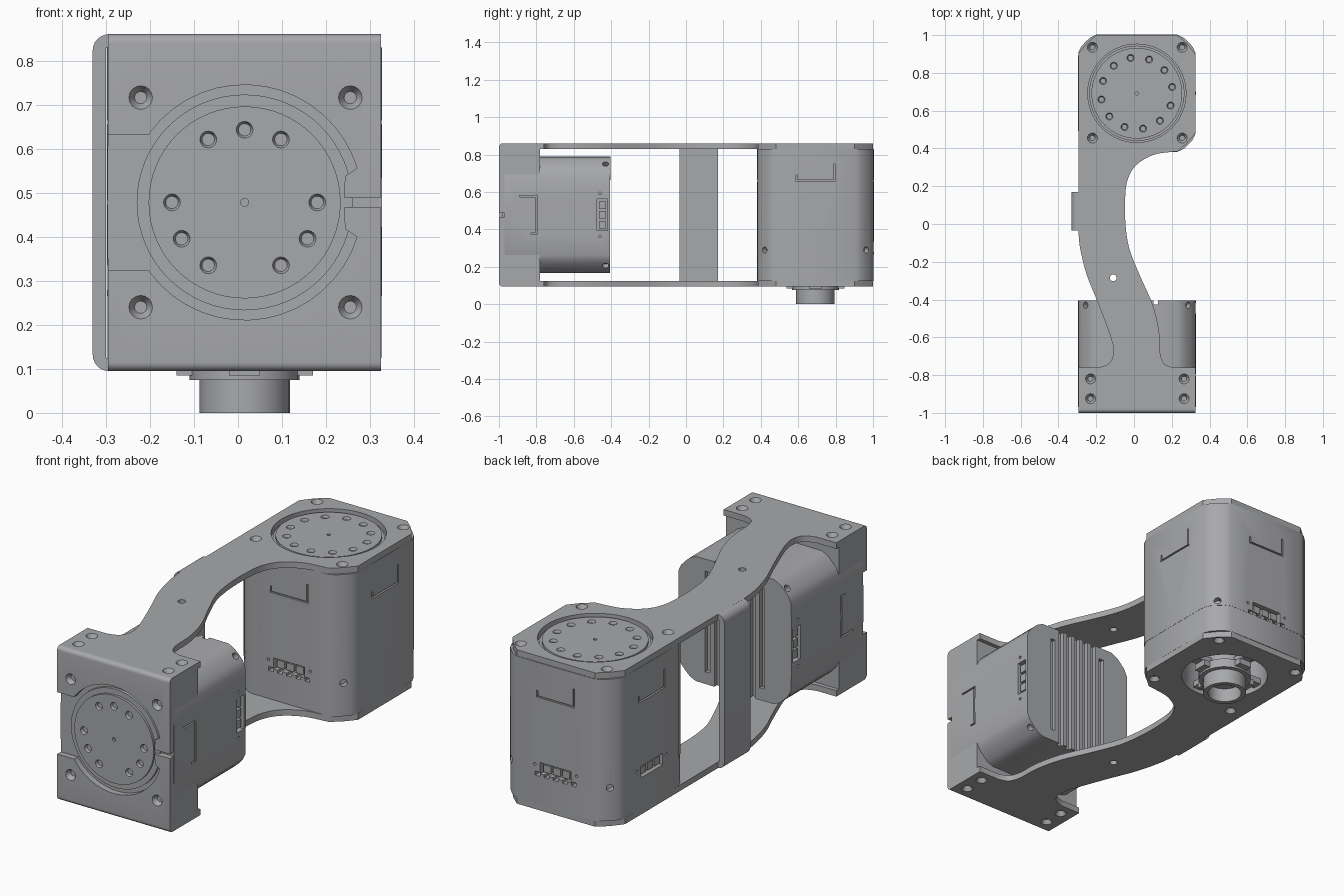
import bpy, bmesh, math
from mathutils import Matrix, Vector

if "Cube" in bpy.data.objects:
    bpy.data.objects.remove(bpy.data.objects["Cube"])

CX, CY, CZ = 0.015, 0.692, 0.478      # motor axis positions
Z0, Z1, T = 0.095, 0.86, 0.03         # bracket bottom, top, sheet thickness
XL, XR = -0.295, 0.325                # bracket sides

mat = bpy.data.materials.new("metal_grey")
mat.diffuse_color = (0.39, 0.395, 0.41, 1)
mat.use_nodes = True
mat.node_tree.nodes["Principled BSDF"].inputs["Base Color"].default_value = mat.diffuse_color
I = Matrix.Identity(4)
Tr = Matrix.Translation


def Rot(deg, axis):
    return Matrix.Rotation(math.radians(deg), 4, axis)


def box(bm, c, s, m=I):
    bmesh.ops.create_cube(bm, size=1, matrix=m @ Tr(c) @ Matrix.Diagonal((*s, 1)))


def cyl(bm, c, r, z0, z1, m=I, r2=None, seg=48):
    """Cylinder or cone along local z at (x, y) = c."""
    bmesh.ops.create_cone(bm, cap_ends=True, segments=seg, radius1=r,
                          radius2=r if r2 is None else r2, depth=z1 - z0,
                          matrix=m @ Tr((c[0], c[1], (z0 + z1) / 2)))


def prism(bm, pts, z0, z1, m=I):
    """Extruded outline along local z."""
    f = bm.faces.new([bm.verts.new(m @ Vector((x, y, z0))) for x, y in pts])
    ext = bmesh.ops.extrude_face_region(bm, geom=[f])["geom"]
    up = m.to_3x3() @ Vector((0, 0, z1 - z0))
    bmesh.ops.translate(bm, vec=up, verts=[v for v in ext if isinstance(v, bmesh.types.BMVert)])


def bolt(bm, c, z, m=I, r=0.028):
    """Countersunk bolt hole opening toward local +z at height z."""
    cyl(bm, c, r * 0.5, z - 0.022, z + 0.002, m, r2=r, seg=16)


def raw(name, bm):
    bmesh.ops.recalc_face_normals(bm, faces=bm.faces)
    me = bpy.data.meshes.new(name)
    bm.to_mesh(me)
    bm.free()
    ob = bpy.data.objects.new(name, me)
    bpy.context.collection.objects.link(ob)
    return ob


def part(name, bm, cut=None):
    ob = raw(name, bm)
    ob.data.materials.append(mat)
    bpy.ops.object.select_all(action='DESELECT')
    ob.select_set(True)
    bpy.context.view_layer.objects.active = ob
    if cut:
        cutter = raw("cutter", cut)
        cutter.hide_render = True
        md = ob.modifiers.new("cut", 'BOOLEAN')
        md.operation, md.object, md.solver, md.use_self = 'DIFFERENCE', cutter, 'EXACT', True
        bpy.ops.object.modifier_apply(modifier=md.name)
        bpy.data.objects.remove(cutter)
    bpy.ops.object.shade_smooth_by_angle(angle=math.radians(25))
    return ob


def spline(p, n=4):
    """Catmull-Rom curve through the points."""
    p = [Vector(q) for q in p]
    out = []
    for i in range(len(p) - 1):
        a, b, c, d = p[max(i - 1, 0)], p[i], p[i + 1], p[min(i + 2, len(p) - 1)]
        for k in range(n):
            t = k / n
            q = 0.5 * (2 * b + (c - a) * t + (2 * a - 5 * b + 4 * c - d) * t ** 2
                       + (3 * b - a - 3 * c + d) * t ** 3)
            out.append((q.x, q.y))
    return out + [tuple(p[-1])]


def arc(cx, cy, r, a0, a1, n=6):
    return [(cx + r * math.cos(math.radians(a0 + (a1 - a0) * i / n)),
             cy + r * math.sin(math.radians(a0 + (a1 - a0) * i / n))) for i in range(n + 1)]


# curved bracket plates, top and bottom
left = spline([(-.19, -.76), (-.135, -.74), (-.11, -.69), (-.12, -.61), (-.19, -.42),
               (-.25, -.27), (-.285, -.13), (XL, -.03)])
right = spline([(.2, .382), (.1, .365), (.01, .31), (-.035, .23), (-.047, .13), (-.045, 0),
                (-.025, -.13), (.03, -.27), (.1, -.43), (.133, -.57), (.138, -.68),
                (.16, -.74), (.21, -.76)])
outline = ([(XR, -.97), (XL, -.97), (XL, -.76)] + left
           + [(XL, .9), (-.25, .957), (-.2, 1), (.23, 1), (.28, .957), (XR, .9),
              (XR, .48), (.28, .427), (.23, .385)] + right + [(XR, -.76)])
bolts = [(x, y) for x in (-.22, .255) for y in (.455, .935)]
bolts += [(x, y) for x in (-.23, .265) for y in (-.925, -.82)]
for name, z, r, m in (("top_plate", Z1 - T, .26, Tr((0, 0, Z1))),
                      ("bottom_plate", Z0, .205, Tr((0, 0, Z0)) @ Matrix.Rotation(math.pi, 4, 'Y'))):
    sgn = 1 if name == "top_plate" else -1
    bm, cut = bmesh.new(), bmesh.new()
    prism(bm, outline, z, z + T)
    cyl(cut, (CX, CY), r, z - .01, z + T + .01, seg=64)
    cyl(cut, (-.11, -.285), .018, z - .01, z + T + .01, seg=20)
    for x, y in bolts:
        bolt(cut, (x * sgn, y), 0, m)
    part(name, bm, cut)

# side strap joining the two plates
bm = bmesh.new()
prism(bm, [(-.29, Z1)] + arc(-.293, Z1 - .037, .037, 90, 180)
      + arc(-.293, Z0 + .037, .037, 180, 270)
      + [(-.29, Z0), (-.29, Z0 + T), (-.3, Z0 + T), (-.3, Z1 - T), (-.29, Z1 - T)],
      -.17, .035, Rot(90, 'X'))
part("side_strap", bm)

# front cover plate with rounded bends, open bore and split clamp
F = Tr((CX, 0, CZ)) @ Rot(90, 'X')        # local x right, y up, z toward the front
bm, cut = bmesh.new(), bmesh.new()
yz = ([(-.97, Z0)] + arc(-.98, Z0 + .02, .02, 270, 180) + arc(-.98, Z1 - .02, .02, 180, 90)
      + [(-.97, Z1)])
prism(bm, yz, XL, XR, Matrix(((0, 0, 1, 0), (1, 0, 0, 0), (0, 1, 0, 0), (0, 0, 0, 1))))
bore = arc(0, 0, .267, 17, 143, 16) + [(-.217, .154), (-.35, .154), (-.35, -.154), (-.217, -.154)]
bore += arc(0, 0, .267, 217, 343, 16) + [(.228, -.06), (.226, -.011), (.35, -.011),
                                         (.35, .011), (.226, .011), (.228, .06)]
prism(cut, bore, .96, 1.02, F)
for x in (-.236, .24):
    for y in (-.238, .238):
        bolt(cut, (x, y), 1, F)
part("front_cover", bm, cut)

# motors share one local frame: output face at z = 0, body going to -z
side = [(.31, -.215), (.312, 0), (.31, .215), (.295, .247), (.272, .272), (.247, .295)]
hull = []
for k in range(4):
    c, s = round(math.cos(k * math.pi / 2)), round(math.sin(k * math.pi / 2))
    hull += [(x * c - y * s, x * s + y * c) for x, y in side[0:]]
hull = list(dict.fromkeys((round(x, 4), round(y, 4)) for x, y in hull))
hull.sort(key=lambda p: math.atan2(p[1], p[0]))
L = .565


def slots(cut, m, angles):
    """Thin stepped seam near the output end."""
    for a in angles:
        r = m @ Rot(a, 'Z')
        box(cut, (.31, 0, -.17), (.016, .21, .008), r)
        box(cut, (.31, .1, -.125), (.016, .008, .09), r)
        box(cut, (.31, -.1, -.155), (.016, .008, .03), r)


def motor(name, m, ports, r_disc, r_bolt, angles, rise):
    bm, cut = bmesh.new(), bmesh.new()
    prism(bm, hull, -L, 0, m)
    slots(cut, m, (0, 90, 180, 270))
    for a in range(45, 360, 90):                       # corner screw holes
        r = m @ Rot(a, 'Z') @ Tr((.385, 0, -.54)) @ Rot(90, 'Y')
        cyl(cut, (0, 0), .017, -.03, .03, r, seg=16)
    for i in range(7):                                 # cooling grooves
        box(cut, ((i - 3) * .05, 0, -L), (.026, .7 if abs(i - 3) < 3 else .5, .04), m)
    for a in ports:                                    # connector windows
        r = m @ Rot(a, 'Z')
        box(cut, (.31, 0, -.523), (.08, .17, .056), r)
        for s in (-1, 1):
            cyl(cut, (0, 0), .007, -.02, .02, r @ Tr((.311, s * .115, -.51)) @ Rot(90, 'Y'), seg=12)
    part(name + "_motor_body", bm, cut)
    bm = bmesh.new()
    for a in ports:
        for i in (-1, 0, 1):
            box(bm, (.285, i * .052, -.523), (.036, .04, .036), m @ Rot(a, 'Z'))
    part(name + "_connectors", bm)
    bm, cut = bmesh.new(), bmesh.new()                 # output disc
    cyl(bm, (0, 0), r_disc, -.02, rise, m, seg=64)
    for a in angles:
        q = math.radians(a)
        bolt(cut, (r_bolt * math.cos(q), r_bolt * math.sin(q)), rise, m, .02)
    cyl(cut, (0, 0), .009, rise - .02, rise + .01, m, seg=16)
    part(name + "_output_disc", bm, cut)
    bm = bmesh.new()                                   # low collar around the disc
    cyl(bm, (0, 0), r_disc + (.027 if name == "front" else .012), -.01, rise - .012, m, seg=64)
    part(name + "_collar", bm)


MR = Tr((CX, CY, Z1 - T))
MF = Tr((CX, -.97, CZ)) @ Rot(90, 'X')
motor("rear", MR, (90, 180, 270), .24, .19, range(10, 370, 30), .022)
motor("front", MF, (0, 180), .218, .165, (0, 60, 90, 120, 180, 210, 240, 300, 330), .026)

# square housing behind the front cover
bm, cut = bmesh.new(), bmesh.new()
box(bm, ((XL + XR) / 2, -.875, CZ), (XR - XL, .19, Z1 - Z0 - 2 * T + .002))
slots(cut, MF, (0, 180))
part("front_housing", bm, cut)

# skirt under the rear motor, open below
bm, cut = bmesh.new(), bmesh.new()
prism(bm, [(x * .997, y * .997) for x, y in hull], Z0 + T, Z1 - T - L, Tr((CX, CY, 0)))
cyl(cut, (CX, CY), .205, 0, .4, seg=64)
part("rear_skirt", bm, cut)

# hollow shaft with stepped hub and spokes
bm, cut = bmesh.new(), bmesh.new()
cyl(bm, (CX, CY), .103, 0, .28, seg=24)
cyl(cut, (CX, CY), .08, -.01, .07, seg=24)
part("hollow_shaft", bm, cut)
bm = bmesh.new()
cyl(bm, (CX, CY), .125, .075, .12, seg=24)
for a in range(4):
    box(bm, (.08, 0, .1), (.15, .07, .03), Tr((CX, CY, 0)) @ Rot(a * 90, 'Z'))
    box(bm, (.14, 0, .13), (.14, .05, .03), Tr((CX, CY, 0)) @ Rot(a * 90, 'Z'))
part("shaft_hub", bm)
